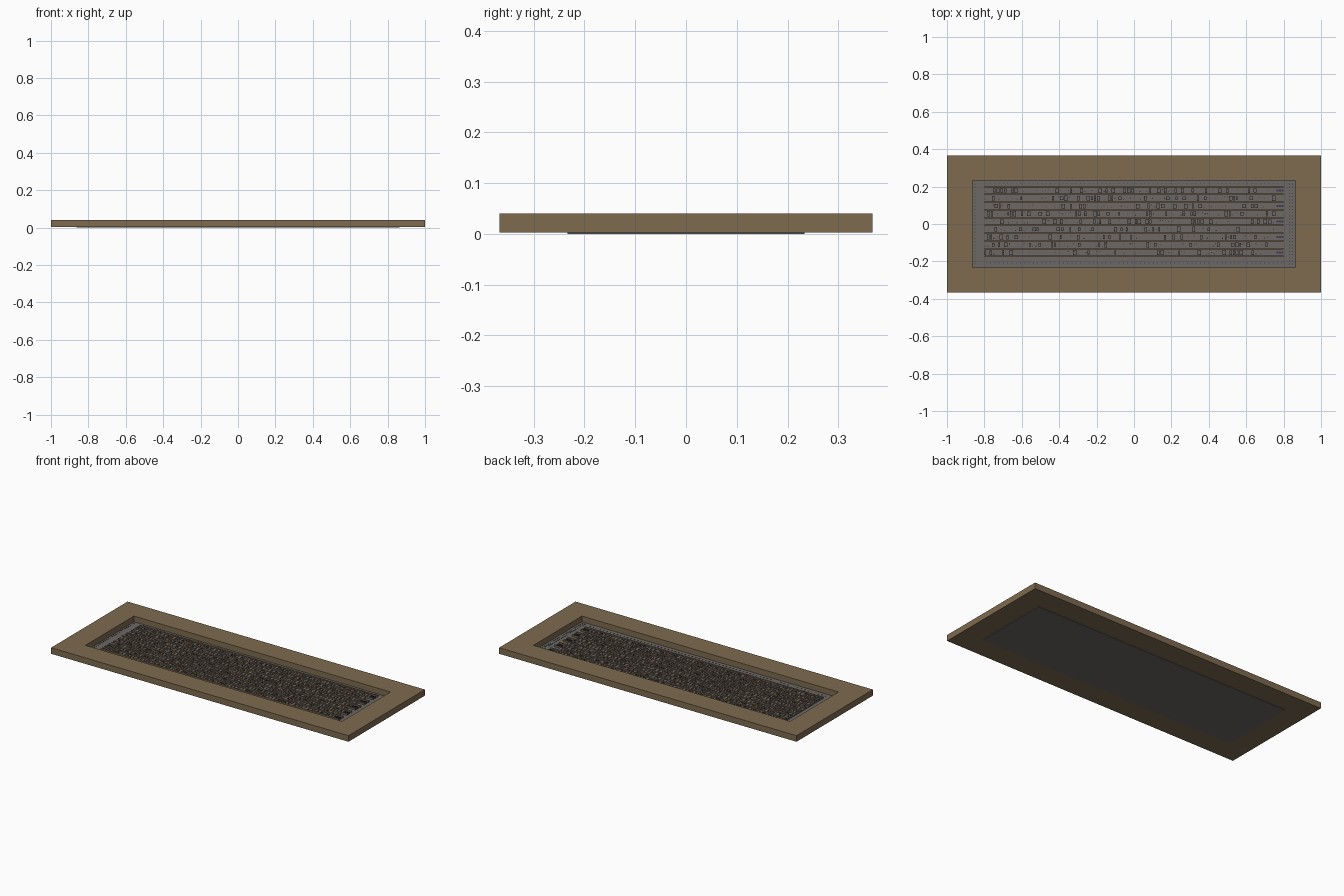
import bpy, bmesh, random
from mathutils import Matrix, Vector

if "Cube" in bpy.data.objects:
    bpy.data.objects.remove(bpy.data.objects["Cube"])

random.seed(4)


def material(name, rgb):
    m = bpy.data.materials.new(name)
    m.diffuse_color = (*rgb, 1)
    m.use_nodes = True
    m.node_tree.nodes["Principled BSDF"].inputs["Base Color"].default_value = m.diffuse_color
    return m


WOOD = material("wood_brown", (0.21, 0.145, 0.08))
PLATE = material("plate_grey", (0.15, 0.14, 0.13))
DARK = material("dark_grey", (0.06, 0.055, 0.055))
BLUE = material("dark_blue", (0.04, 0.04, 0.09))


def boxes(name, specs, mat):
    """Build one object from (x0, x1, y0, y1, z0, z1) boxes."""
    bm = bmesh.new()
    for x0, x1, y0, y1, z0, z1 in specs:
        c = Vector(((x0 + x1) / 2, (y0 + y1) / 2, (z0 + z1) / 2))
        s = Matrix.Diagonal((x1 - x0, y1 - y0, z1 - z0, 1))
        bmesh.ops.create_cube(bm, size=1, matrix=Matrix.Translation(c) @ s)
    me = bpy.data.meshes.new(name)
    bm.to_mesh(me)
    bm.free()
    me.materials.append(mat)
    ob = bpy.data.objects.new(name, me)
    bpy.context.collection.objects.link(ob)
    return ob


# Surrounding frame: rectangular ring with a through opening
bm = bmesh.new()
rings = []
for hx, hy, z in ((1, .367, .003), (1, .367, .04), (.863, .233, .04), (.863, .233, .003)):
    rings.append([bm.verts.new((sx * hx, sy * hy, z))
                  for sx, sy in ((-1, -1), (1, -1), (1, 1), (-1, 1))])
for k in range(4):
    a, b = rings[k], rings[(k + 1) % 4]
    for i in range(4):
        j = (i + 1) % 4
        bm.faces.new((a[i], a[j], b[j], b[i]))
bmesh.ops.recalc_face_normals(bm, faces=bm.faces)
me = bpy.data.meshes.new("frame")
bm.to_mesh(me)
bm.free()
me.materials.append(WOOD)
bpy.context.collection.objects.link(bpy.data.objects.new("frame", me))

# Thin base plate in the opening
boxes("base_plate", [(-.863, .863, -.233, .233, 0, .005)], PLATE)

# Long rails and the rows of small blocks lying between them
PITCH, TOP = .0415, .179
rails = [(-.8, .8, y - .004, y + .004, .005, .015)
         for y in (TOP + PITCH / 2 - PITCH * i for i in range(10))]
boxes("rails", rails, WOOD)

blocks, pins, tags = [], [], []
for row in range(9):
    y = TOP - PITCH * row
    x = -.8
    while x < .755:
        w = random.choice((.009, .013, .018))
        d = random.choice((.010, .012, .014))
        blocks.append((x, x + w, y - d, y + d, .005, random.uniform(.010, .014)))
        if random.random() < .4:
            py = y + random.choice((-.006, 0, .006))
            pins.append((x + .003, x + .007, py - .003, py + .003, .009, .016))
        x += w + .005
    if row % 2 == 0:
        tags += [(t, t + .009, y - .006, y + .006, .005, .013) for t in (.763, .776, .789)]
boxes("row_blocks", blocks, PLATE)
boxes("row_pins", pins, DARK)
boxes("row_end_tags", tags, BLUE)

# Small studs around the plate border
studs = []
r = .0025
for i in range(70):
    x = -.79 + i * .0229
    for y in (-.208, .218):
        studs.append((x - r, x + r, y - r, y + r, .005, .007))
for i in range(26):
    y = -.215 + i * .0172
    for x in (-.851, .832, .847):
        studs.append((x - r, x + r, y - r, y + r, .005, .007))
boxes("border_studs", studs, DARK)
